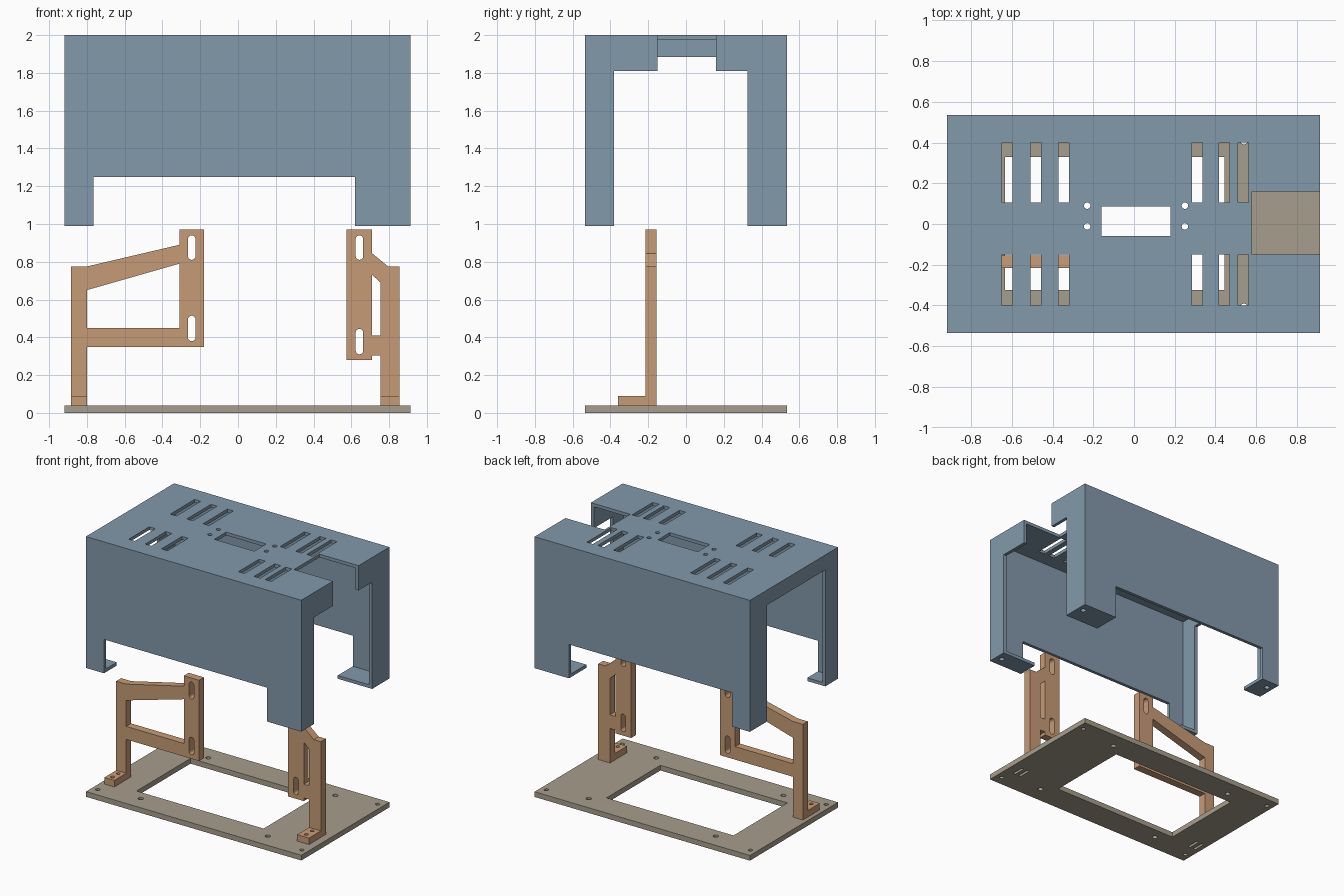
import bpy, bmesh, math
from mathutils import Matrix

if "Cube" in bpy.data.objects:
    bpy.data.objects.remove(bpy.data.objects["Cube"], do_unlink=True)


def material(name, rgb):
    m = bpy.data.materials.new(name)
    m.use_nodes = True
    m.diffuse_color = (*rgb, 1)
    m.node_tree.nodes["Principled BSDF"].inputs["Base Color"].default_value = (*rgb, 1)
    return m


blue = material("blue_grey", (0.225, 0.32, 0.405))
orange = material("light_copper", (0.57, 0.33, 0.18))
tan = material("warm_grey", (0.386, 0.342, 0.266))


def rect(u0, u1, v0, v1):
    return [(u0, v0), (u1, v0), (u1, v1), (u0, v1)]


def slot(u, v0, v1, r):
    """Upright slot with round ends; v0 == v1 gives a round hole."""
    ring = []
    for centre, start in ((v1, 0), (v0, math.pi)):
        for i in range(9):
            a = start + math.pi * i / 8
            ring.append((u + r * math.cos(a), centre + r * math.sin(a)))
    if v0 == v1:
        ring = ring[:8] + ring[9:17]
    return ring


def hole(u, v, r=0.016):
    return slot(u, v, v, r)


# Local (u, v, thickness) axes mapped to the plate's normal direction
AXES = {
    "z": Matrix.Identity(4),
    "y": Matrix(((1, 0, 0, 0), (0, 0, 1, 0), (0, 1, 0, 0), (0, 0, 0, 1))),
    "x": Matrix(((0, 0, 1, 0), (1, 0, 0, 0), (0, 1, 0, 0), (0, 0, 0, 1))),
}


def plate(bm, axis, w0, w1, outline, holes=()):
    """Add a flat plate with cut-outs, spanning w0..w1 along its normal."""
    curve = bpy.data.curves.new("plate_profile", "CURVE")
    curve.dimensions = "2D"
    curve.fill_mode = "BOTH"
    curve.extrude = (w1 - w0) / 2
    for ring in [outline, *holes]:
        spline = curve.splines.new("POLY")
        spline.points.add(len(ring) - 1)
        for point, (u, v) in zip(spline.points, ring):
            point.co = (u, v, 0, 1)
        spline.use_cyclic_u = True
    helper = bpy.data.objects.new("plate_profile", curve)
    bpy.context.collection.objects.link(helper)
    bpy.context.view_layer.update()
    mesh = bpy.data.meshes.new_from_object(
        helper.evaluated_get(bpy.context.evaluated_depsgraph_get()))
    mesh.transform(AXES[axis] @ Matrix.Translation((0, 0, (w0 + w1) / 2)))
    piece = bmesh.new()
    piece.from_mesh(mesh)
    bmesh.ops.remove_doubles(piece, verts=piece.verts, dist=0.0002)
    bmesh.ops.recalc_face_normals(piece, faces=piece.faces)
    piece.to_mesh(mesh)
    piece.free()
    bm.from_mesh(mesh)
    bpy.data.objects.remove(helper, do_unlink=True)
    bpy.data.curves.remove(curve)
    bpy.data.meshes.remove(mesh)


def finish(bm, name, mat):
    mesh = bpy.data.meshes.new(name)
    for f in bm.faces:
        f.smooth = False
        f.material_index = 0
    bm.to_mesh(mesh)
    bm.free()
    mesh.materials.clear()
    mesh.materials.append(mat)
    bpy.context.collection.objects.link(bpy.data.objects.new(name, mesh))


L, R, D = -0.918, 0.913, 0.535      # left edge, right edge, half depth
T = 0.025                           # sheet thickness
LEG_L, LEG_R = -0.765, 0.62         # inner edges of the legs along x
LEG_F, LEG_B = -0.38, 0.325         # inner edges of the legs along y
NF, NB = -0.15, 0.16                # notch edges along y
FOOT, TOP = 0.99, 2.0
corners = [(x, y) for x in (-0.87, 0.865) for y in (-0.46, 0.46)]

# Base plate: window, corner holes, inner holes and foot slots
bm = bmesh.new()
holes = [rect(-0.635, 0.445, -0.325, 0.33)]
holes += [hole(x, y) for x, y in corners]
holes += [hole(x, y, 0.019) for x in (-0.54, 0.54) for y in (-0.41, 0.41)]
holes += [slot(x, -0.35, -0.27, 0.01) for x in (-0.87, -0.82, 0.78, 0.83)]
plate(bm, "z", 0, 0.04, rect(L, R, -D, D), holes)
finish(bm, "base_plate", tan)

# Cover top: notch on the right end, vents, centre window, screw holes
bm = bmesh.new()
outline = [(L, -D), (R, -D), (R, NF), (0.58, NF), (0.58, NB), (R, NB), (R, D), (L, D)]
holes = [rect(-0.16, 0.18, -0.06, 0.085)]
for x in (-0.623, -0.483, -0.345, 0.31, 0.443, 0.537):
    holes += [rect(x - 0.026, x + 0.026, 0.105, 0.4),
              rect(x - 0.026, x + 0.026, -0.4, -0.15)]
holes += [hole(x, y) for x in (-0.23, 0.25) for y in (-0.012, 0.09)]
plate(bm, "z", TOP - T, TOP, outline, holes)

# Cover front and back walls with a leg at each end
roof = TOP - T
wall = [(L, FOOT), (LEG_L, FOOT), (LEG_L, 1.25), (LEG_R, 1.25),
        (LEG_R, FOOT), (R, FOOT), (R, roof), (L, roof)]
plate(bm, "y", -D, -D + T, wall)
plate(bm, "y", D - T, D, wall)

# Cover end walls: open below, the right one split by the notch
E = D - T
plate(bm, "x", L, L + T, [(-E, FOOT), (LEG_F, FOOT), (LEG_F, 1.885), (LEG_B, 1.885),
                          (LEG_B, FOOT), (E, FOOT), (E, roof), (-E, roof)])
for outer, inner, notch in ((-E, LEG_F, NF), (E, LEG_B, NB)):
    plate(bm, "x", R - T, R, [(outer, FOOT), (inner, FOOT), (inner, 1.81),
                              (notch, 1.81), (notch, roof), (outer, roof)])

# Screw flanges closing the bottom of each leg
for x, y in corners:
    xs = (L + T, LEG_L) if x < 0 else (LEG_R, R - T)
    ys = (-E, LEG_F) if y < 0 else (LEG_B, E)
    plate(bm, "z", FOOT, FOOT + T, rect(*xs, *ys), [hole(x, y, 0.02)])
finish(bm, "cover", blue)


# Upright brackets, each with a drilled foot
def bracket(name, outline, openings, foot):
    bm = bmesh.new()
    plate(bm, "y", -0.215, -0.155, outline, openings)
    x = sum(foot) / 2
    plate(bm, "z", 0.04, 0.09, rect(*foot, -0.36, -0.215),
          [hole(x, -0.32, 0.014), hole(x, -0.25, 0.014)])
    finish(bm, name, orange)


bracket("wide_bracket",
        [(-0.885, 0.04), (-0.8, 0.04), (-0.8, 0.35), (-0.18, 0.35), (-0.18, 0.97),
         (-0.31, 0.97), (-0.31, 0.89), (-0.8, 0.775), (-0.885, 0.775)],
        [[(-0.8, 0.45), (-0.31, 0.45), (-0.31, 0.79), (-0.8, 0.65)],
         slot(-0.245, 0.83, 0.92, 0.02), slot(-0.245, 0.4, 0.495, 0.02)],
        (-0.885, -0.8))
bracket("narrow_bracket",
        [(0.755, 0.04), (0.855, 0.04), (0.855, 0.775), (0.795, 0.775), (0.71, 0.845),
         (0.71, 0.97), (0.575, 0.97), (0.575, 0.28), (0.71, 0.28), (0.71, 0.305),
         (0.755, 0.305)],
        [[(0.71, 0.41), (0.755, 0.41), (0.755, 0.69), (0.71, 0.73)],
         slot(0.643, 0.83, 0.92, 0.02), slot(0.643, 0.33, 0.425, 0.02)],
        (0.755, 0.855))
